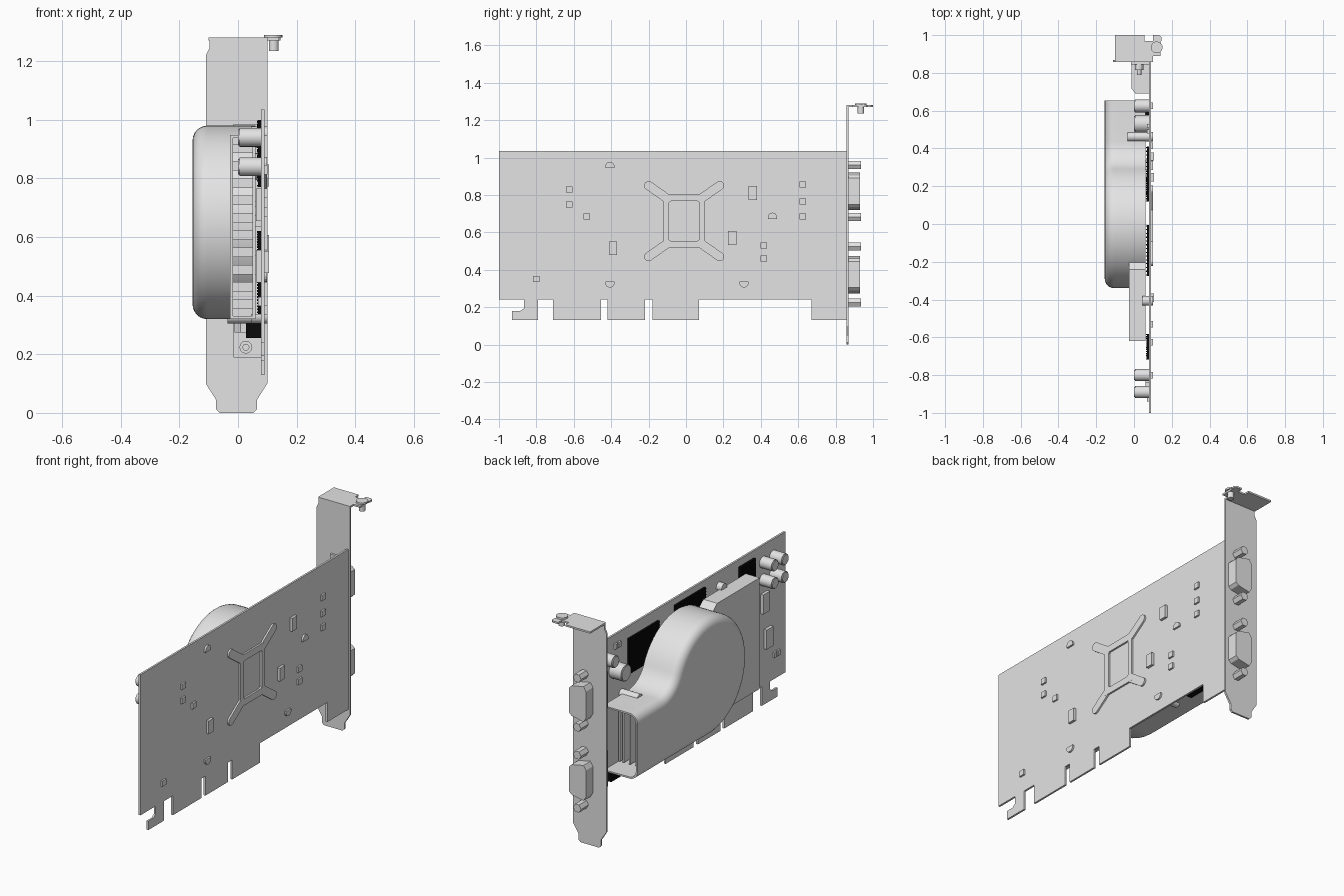
import bpy, bmesh, math
from mathutils import Matrix, Vector

if "Cube" in bpy.data.objects:
    bpy.data.objects.remove(bpy.data.objects["Cube"])


def material(name, value):
    mat = bpy.data.materials.new(name)
    mat.use_nodes = True
    colour = (value, value, value, 1)
    mat.diffuse_color = colour
    mat.node_tree.nodes["Principled BSDF"].inputs["Base Color"].default_value = colour
    return mat


grey = material("light_grey", .77)
black = material("black", .003)


def finish(name, bm, smooth=False, mat=grey):
    bmesh.ops.recalc_face_normals(bm, faces=bm.faces)
    mesh = bpy.data.meshes.new(name)
    bm.to_mesh(mesh)
    bm.free()
    mesh.materials.append(mat)
    obj = bpy.data.objects.new(name, mesh)
    bpy.context.collection.objects.link(obj)
    if smooth:
        bpy.ops.object.select_all(action='DESELECT')
        bpy.context.view_layer.objects.active = obj
        obj.select_set(True)
        bpy.ops.object.shade_smooth_by_angle(angle=math.radians(35))
    return obj


def add_box(bm, x, y, z):
    size = [b - a for a, b in (x, y, z)]
    mid = [(a + b) / 2 for a, b in (x, y, z)]
    m = Matrix.Translation(mid) @ Matrix.Diagonal(size + [1])
    bmesh.ops.create_cube(bm, size=1, matrix=m)


def box(name, x, y, z):
    bm = bmesh.new()
    add_box(bm, x, y, z)
    return finish(name, bm)


def add_prism(bm, points, axis, lo, hi):
    """Extrude a 2D outline along the x, y or z axis."""
    place = {'x': lambda p: (lo, p[0], p[1]), 'y': lambda p: (p[0], lo, p[1]),
             'z': lambda p: (p[0], p[1], lo)}[axis]
    face = bm.faces.new([bm.verts.new(place(p)) for p in points])
    new = bmesh.ops.extrude_face_region(bm, geom=[face])["geom"]
    step = Vector([(hi - lo) * (axis == a) for a in "xyz"])
    bmesh.ops.translate(bm, verts=[v for v in new if isinstance(v, bmesh.types.BMVert)], vec=step)
    return face


def prism(name, points, axis, lo, hi, smooth=False):
    bm = bmesh.new()
    add_prism(bm, points, axis, lo, hi)
    return finish(name, bm, smooth)


def arc(cx, cy, r, start, end, steps):
    angles = [math.radians(start + (end - start) * i / steps) for i in range(steps + 1)]
    return [(cx + r * math.cos(a), cy + r * math.sin(a)) for a in angles]


def disc(cx, cy, r, sides=24):
    return arc(cx, cy, r, 0, 360, sides)[:-1]


# Circuit board with hook, edge connector tongues and notches
prism("circuit_board", [
    (-1, 1.035), (-1, .24), (-.865, .24), (-.865, .195), (-.885, .18), (-.93, .18), (-.93, .13),
    (-.79, .13), (-.79, .24), (-.71, .24), (-.71, .13), (-.455, .13), (-.455, .24), (-.42, .24),
    (-.42, .13), (-.22, .13), (-.22, .24), (-.18, .24), (-.18, .13), (.07, .13), (.07, .24),
    (.67, .24), (.67, .13), (.857, .13), (.857, 1.035)], 'x', .079, .09)

# Slot bracket with tapered foot, folded flange and its screw
prism("bracket_plate", [
    (-.11, .1), (-.075, .045), (-.075, .012), (-.063, 0), (.053, 0), (.065, .012), (.065, .045),
    (.1, .1), (.1, 1.28), (-.097, 1.28), (-.097, 1.245), (-.11, 1.22)], 'y', .857, .868)
prism("bracket_flange", [
    (-.1, .86), (.1, .86), (.1, .89), (.14, .89), (.14, .965), (.145, .97), (.145, .99),
    (.135, 1), (.1, 1), (.1, .968), (.055, .968), (.055, 1), (-.1, 1)], 'z', 1.27, 1.28)
bm = bmesh.new()
add_prism(bm, disc(.12, .935, .031), 'z', 1.28, 1.29)
add_prism(bm, disc(.122, .935, .017), 'z', 1.235, 1.28)
finish("bracket_screw", bm, True)

# Two video ports with bodies, mounting plates and hex standoffs
for label, zc, reach in (("upper", .82, .139), ("lower", .374, .15)):
    prism(label + "_port_shell", [
        (-.025, zc - .075), (-.01, zc - .1), (.065, zc - .085), (.08, zc - .07),
        (.08, zc + .07), (.065, zc + .085), (-.01, zc + .1), (-.025, zc + .075)], 'y', .86, .93)
    prism(label + "_port_body", [(-.012, .85), (.079, .85), (.079, .69), (.008, .69), (-.012, .715)],
          'z', zc - .1, zc + .1)
    box(label + "_port_plate", (-.016, .08), (.845, .858), (zc - .185, zc + .165))
    bm = bmesh.new()
    for z in (zc - reach, zc + reach):
        add_prism(bm, disc(.027, z, .025, 6), 'y', .86, .935)
        add_prism(bm, disc(.027, z, .012, 12), 'y', .79, .82)
        add_prism(bm, disc(.027, z, .022, 12), 'y', .815, .847)
    finish(label + "_port_standoffs", bm)

# Blower housing: round scroll flowing into a rectangular exhaust
R, CY, CZ, END, DUCT = .33, -.01, .65, .655, .69
FILLET = .16
gap_z = DUCT + FILLET - CZ
fy = CY + math.sqrt((R + FILLET) ** 2 - gap_z ** 2)
fz = DUCT + FILLET
meet = math.degrees(math.atan2(gap_z, fy - CY))
outline = [(END, CZ - R), (END, DUCT)]
outline += arc(fy, fz, FILLET, 270, 180 + meet, 10)[:-1]
outline += arc(CY, CZ, R, meet, 270, 48)
bm = bmesh.new()
add_prism(bm, outline, 'x', -.155, .06)
rim = [e for e in bm.edges if all(v.co.x < -.15 for v in e.verts)
       and not all(v.co.y > END - .01 for v in e.verts)]
bmesh.ops.bevel(bm, geom=rim, offset=.05, segments=6, profile=.5, affect='EDGES')
bmesh.ops.recalc_face_normals(bm, faces=bm.faces)
mouth = max((f for f in bm.faces if f.normal.y > .99), key=lambda f: f.calc_area())
bmesh.ops.inset_individual(bm, faces=[mouth], thickness=.01)
pocket = bmesh.ops.extrude_face_region(bm, geom=[mouth])["geom"]
bmesh.ops.translate(bm, verts=[v for v in pocket if isinstance(v, bmesh.types.BMVert)], vec=(0, -.25, 0))
bmesh.ops.delete(bm, geom=[mouth] if mouth.is_valid else [], context='FACES_ONLY')
finish("blower_housing", bm, True)

# Fins standing inside the exhaust
bm = bmesh.new()
for x in (-.07, -.03, .01, .035):
    add_box(bm, (x, x + .008), (.38, .54), (.335, .67))
finish("exhaust_fins", bm)

# Heat sink cover with open front end, sloped rear lip and stacked fins
TOP = .948
bm = bmesh.new()
add_box(bm, (-.027, -.017), (-.62, -.24), (.32, TOP))
add_box(bm, (-.027, .06), (-.62, -.24), (TOP - .01, TOP))
add_box(bm, (-.027, .06), (-.62, -.2), (.32, .33))
add_box(bm, (.05, .06), (-.62, -.24), (.32, TOP))
add_prism(bm, [(-.24, TOP), (-.2, .915), (-.2, .32), (-.24, .32)], 'x', -.027, .06)
finish("heat_sink_cover", bm)
bm = bmesh.new()
for i in range(10):
    z = .355 + i * .059
    add_box(bm, (-.02, .055), (-.61 + .03 * (i % 2), -.25), (z, z + .032))
finish("heat_sink_fins", bm)

# Capacitors
caps = [(y, z, .032) for y in (-.8, -.89) for z in (.94, .84)] + [(.625, .94, .034), (.53, .84, .046)]
for i, (y, z, r) in enumerate(caps):
    bm = bmesh.new()
    cap_face = add_prism(bm, disc(y, z, r), 'x', 0, .08)
    bmesh.ops.bevel(bm, geom=cap_face.edges[:], offset=.005, segments=2, affect='EDGES')
    finish(f"capacitor_{i + 1}", bm, True)

# Cooler retaining pins passing through the board
for i, (y, z, x, turn) in enumerate([(-.407, .952, .045, 0), (.462, .68, -.035, 0),
                                     (-.407, .33, .045, 180), (.31, .33, -.035, 180)]):
    prism(f"retaining_pin_{i + 1}", arc(y, z, .025, turn - 18, turn + 198, 14), 'x', x, .1, True)

# Black memory chips with fine raised contacts
for i, (y, z, half) in enumerate([(.275, .87, .1), (-.14, .9, .1), (-.65, .945, .05),
                                  (.2, .57, .05), (.2, .39, .06)]):
    bm = bmesh.new()
    add_box(bm, (.068, .08), (y - half * 1.35, y + half * 1.35), (z - half, z + half))
    for a in range(14):
        for b in range(12):
            py, pz = y + half * 1.3 * (a / 6.5 - 1), z + half * .95 * (b / 5.5 - 1)
            add_box(bm, (.064, .07), (py - .003, py + .003), (pz - .003, pz + .003))
    finish(f"memory_chip_{i + 1}", bm, mat=black)

# Black component under the exhaust
bm = bmesh.new()
add_box(bm, (.027, .08), (.5, .63), (.255, .305))
finish("power_component", bm, mat=black)

# Rear brace: square ring with four rounded arms
bm = bmesh.new()
cy, cz = -.01, .66
for s in (-1, 1):
    add_box(bm, (.089, .1), sorted((cy + s * .08, cy + s * .11)), (.515, .805))
    add_box(bm, (.089, .1), (cy - .08, cy + .08), sorted((cz + s * .107, cz + s * .145)))
    for t in (-1, 1):
        inner, outer = Vector((cy + s * .09, cz + t * .12)), Vector((cy + s * .19, cz + t * .19))
        ang = math.degrees(math.atan2(outer.y - inner.y, outer.x - inner.x))
        shape = arc(*outer, .024, ang - 90, ang + 90, 8) + arc(*inner, .024, ang + 90, ang + 270, 4)
        add_prism(bm, shape, 'x', .089, .0995)
finish("rear_brace", bm)

# Small parts on both faces of the board
for i, (y, z) in enumerate([(-.39, .515), (.357, .81), (.247, .57)]):
    box(f"rear_chip_{i + 1}", (.089, .105), (y - .022, y + .022), (z - .037, z + .037))
rear = [(-.625, .83), (-.625, .75), (-.53, .685), (-.8, .35), (.625, .855), (.625, .765),
        (.625, .685), (.415, .53), (.415, .46)]
for i, (y, z) in enumerate(rear):
    box(f"rear_resistor_{i + 1}", (.089, .1), (y - .017, y + .017), (z - .016, z + .016))
for i, (y, z) in enumerate([(-.81, .71), (-.84, .5)]):
    box(f"front_chip_{i + 1}", (.062, .08), (y - .03, y + .03), (z - .055, z + .055))
for i, (y, z) in enumerate([(-.9, .38), (-.93, .38), (.49, .97), (.52, .97)]):
    box(f"front_resistor_{i + 1}", (.068, .08), (y - .01, y + .01), (z - .015, z + .015))
